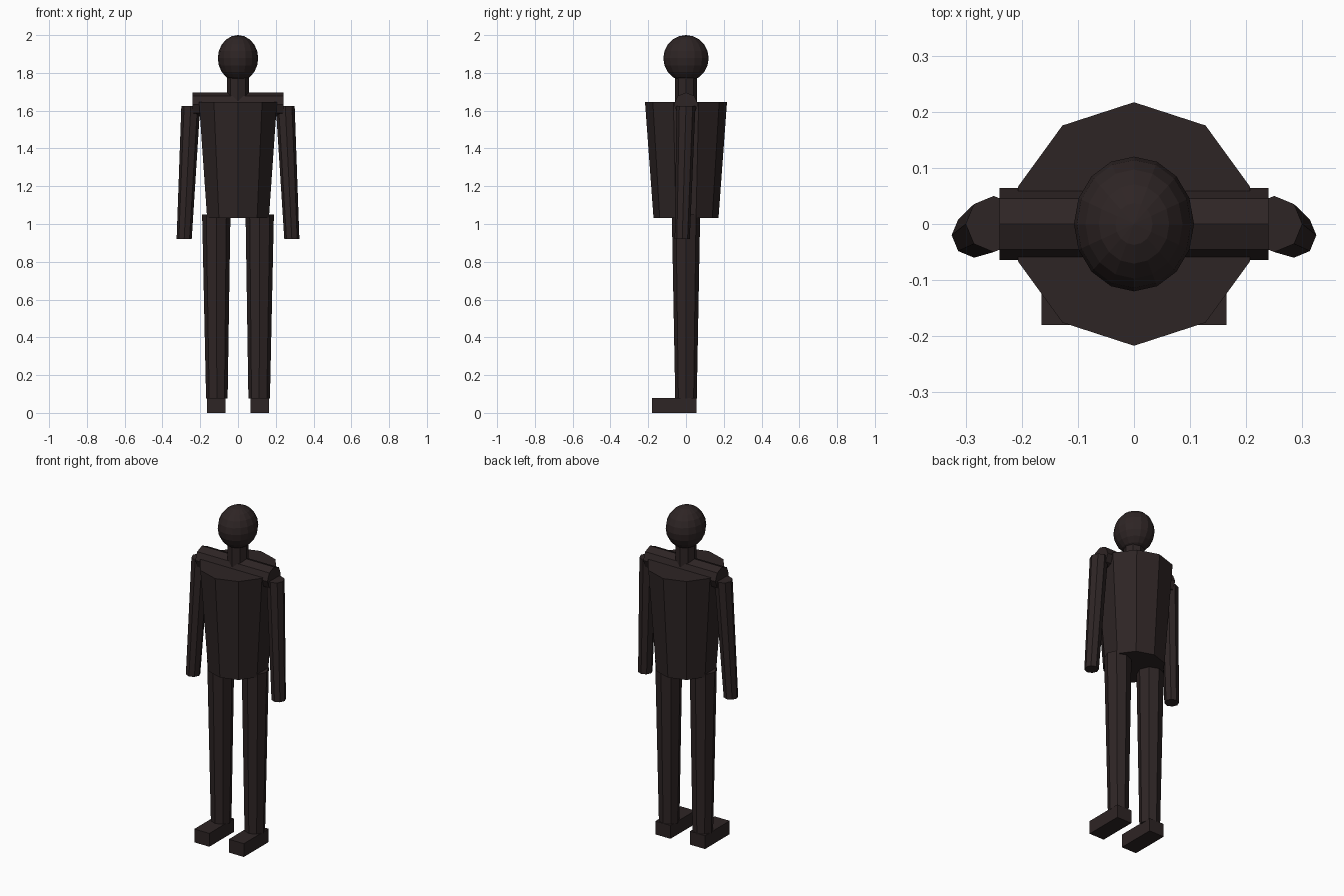
import bpy, bmesh
from math import pi, cos, sin
from mathutils import Vector

cube = bpy.data.objects.get("Cube")
if cube:
    bpy.data.objects.remove(cube, do_unlink=True)

mat = bpy.data.materials.new("dark_brown")
mat.use_nodes = True
COLOUR = (0.027, 0.018, 0.018, 1)
mat.diffuse_color = COLOUR
bsdf = next(n for n in mat.node_tree.nodes if n.type == 'BSDF_PRINCIPLED')
bsdf.inputs["Base Color"].default_value = COLOUR
bsdf.inputs["Roughness"].default_value = 0.8


def finish(name, bm):
    bmesh.ops.recalc_face_normals(bm, faces=bm.faces)
    me = bpy.data.meshes.new(name)
    bm.to_mesh(me)
    bm.free()
    me.materials.append(mat)
    ob = bpy.data.objects.new(name, me)
    bpy.context.collection.objects.link(ob)
    return ob


def limb(name, start, end, r0, r1, sides=8, axis='Z'):
    """Tapered prism between two centres, its end caps square to the axis."""
    bm = bmesh.new()
    rings = []
    for centre, r in ((start, r0), (end, r1)):
        ring = []
        for i in range(sides):
            a = 2 * pi * i / sides + pi / 2
            u, v = r * cos(a), r * sin(a)
            offset = (u, v, 0) if axis == 'Z' else (0, u, v)
            ring.append(bm.verts.new(Vector(centre) + Vector(offset)))
        rings.append(ring)
    for ring in rings:
        bm.faces.new(ring)
    for i in range(sides):
        j = (i + 1) % sides
        bm.faces.new((rings[0][i], rings[0][j], rings[1][j], rings[1][i]))
    return finish(name, bm)


def box(name, low, high):
    bm = bmesh.new()
    bmesh.ops.create_cube(bm, size=1)
    low, high = Vector(low), Vector(high)
    for v in bm.verts:
        v.co = (low + high) / 2 + v.co * (high - low)
    return finish(name, bm)


# Head
bm = bmesh.new()
bmesh.ops.create_uvsphere(bm, u_segments=16, v_segments=10, radius=1)
bmesh.ops.scale(bm, vec=(0.107, 0.12, 0.1225), verts=bm.verts)
bmesh.ops.translate(bm, vec=(0, 0, 1.8775), verts=bm.verts)
finish("head", bm)

# Neck, shoulder bar and torso
limb("neck", (0, 0, 1.62), (0, 0, 1.78), 0.057, 0.057)
limb("shoulders", (-0.24, 0, 1.632), (0.24, 0, 1.632), 0.064, 0.064, axis='X')
limb("torso", (0, 0, 1.032), (0, 0, 1.645), 0.172, 0.217, sides=10)

# Arms, legs and feet on both sides
for side, s in (("left", 1), ("right", -1)):
    limb(side + "_arm", (s * 0.25, 0, 1.625), (s * 0.285, -0.02, 0.92), 0.05, 0.04)
    limb(side + "_leg", (s * 0.115, 0, 1.05), (s * 0.112, 0, 0.075), 0.075, 0.057)
    box(side + "_foot", (s * 0.115 - 0.05, -0.18, 0), (s * 0.115 + 0.05, 0.055, 0.08))
